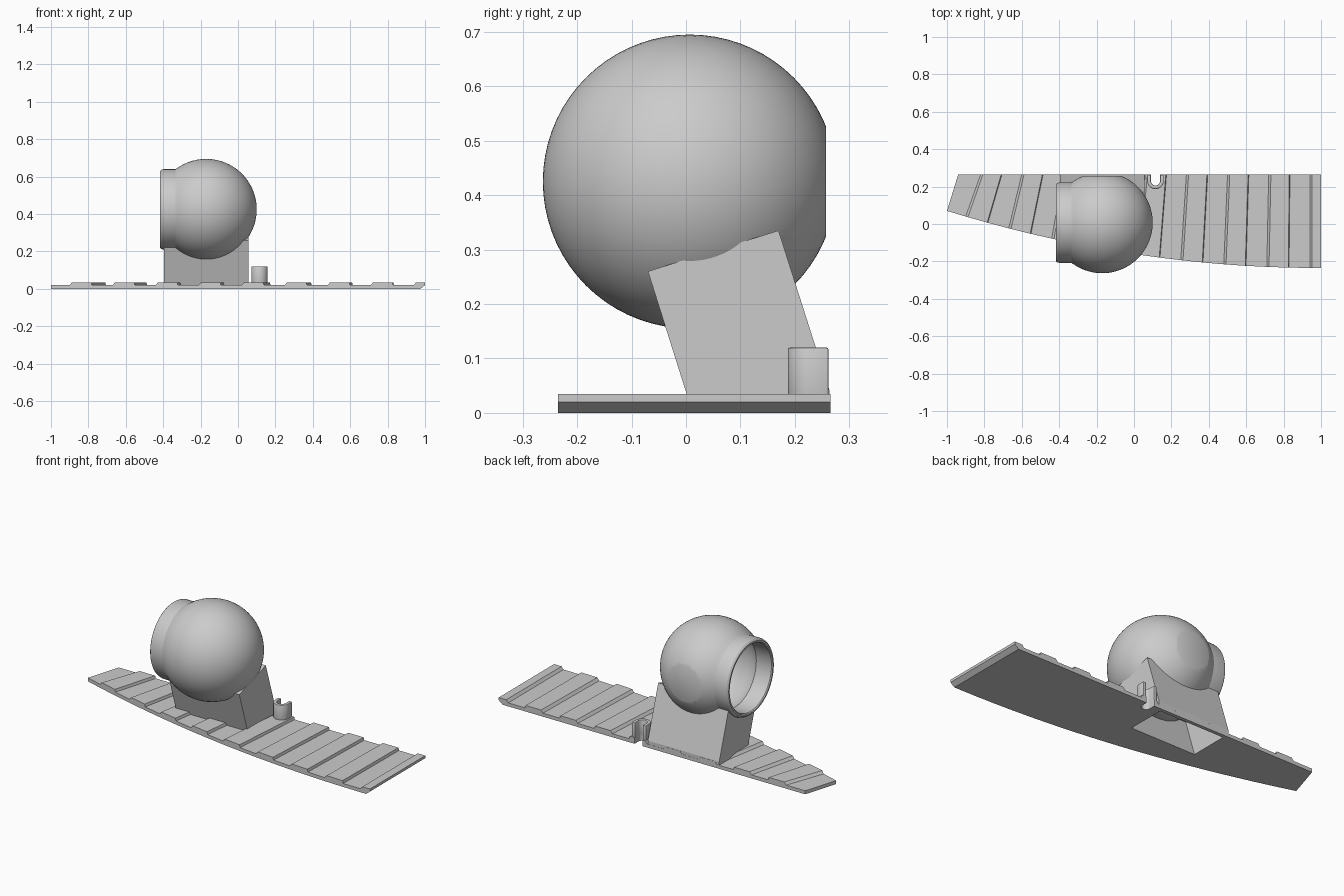
import bpy
import bmesh
from math import pi, sin, cos, acos, radians
from mathutils import Vector, Matrix

cube = bpy.data.objects.get("Cube")
if cube:
    bpy.data.objects.remove(cube)

grey = bpy.data.materials.new("plain grey")
grey.use_nodes = True
COLOUR = (0.6, 0.6, 0.6, 1)
grey.diffuse_color = COLOUR
grey.node_tree.nodes["Principled BSDF"].inputs["Base Color"].default_value = COLOUR


def finish(name, bm):
    bmesh.ops.recalc_face_normals(bm, faces=bm.faces)
    mesh = bpy.data.meshes.new(name)
    bm.to_mesh(mesh)
    bm.free()
    mesh.materials.append(grey)
    obj = bpy.data.objects.new(name, mesh)
    bpy.context.collection.objects.link(obj)
    return obj


def prism(name, points, direction):
    bm = bmesh.new()
    face = bm.faces.new([bm.verts.new(p) for p in points])
    new = bmesh.ops.extrude_face_region(bm, geom=[face])["geom"]
    moved = [v for v in new if isinstance(v, bmesh.types.BMVert)]
    bmesh.ops.translate(bm, verts=moved, vec=direction)
    return finish(name, bm)


def lathe(profile, steps=72):
    # turn (x, radius) points about the x axis
    bm = bmesh.new()
    verts = [bm.verts.new((x, 0, r)) for x, r in profile]
    edges = [bm.edges.new(pair) for pair in zip(verts, verts[1:])]
    bmesh.ops.spin(bm, geom=verts + edges, cent=(0, 0, 0), axis=(1, 0, 0),
                   angle=2 * pi, steps=steps, use_merge=True)
    bmesh.ops.remove_doubles(bm, verts=bm.verts, dist=0.0001)
    bmesh.ops.recalc_face_normals(bm, faces=bm.faces)
    return bm


def apply_modifier(obj, mod):
    bpy.ops.object.select_all(action='DESELECT')
    bpy.context.view_layer.objects.active = obj
    obj.select_set(True)
    bpy.ops.object.modifier_apply(modifier=mod.name)


def cut(obj, cutter):
    mod = obj.modifiers.new("cut", 'BOOLEAN')
    mod.operation, mod.solver, mod.object = 'DIFFERENCE', 'EXACT', cutter
    apply_modifier(obj, mod)


def smooth(obj, degrees=30):
    bpy.ops.object.select_all(action='DESELECT')
    bpy.context.view_layer.objects.active = obj
    obj.select_set(True)
    bpy.ops.object.shade_smooth_by_angle(angle=radians(degrees))


def arc(radius, stop_x, steps=32):
    # from the +x pole round to the given x
    end = acos(stop_x / radius)
    return [(radius * cos(end * i / steps), radius * sin(end * i / steps))
            for i in range(steps + 1)]


# Stepped base plate, lofted through slanted stations
BACK, LOW, HIGH = 0.265, 0.02, 0.035


def front_edge(x):
    return -0.16 - 0.1525 * x + 0.0775 * x * x


stations = [(-1, -0.94, 0, LOW)]
for k in range(17):
    xf, xb = -0.9 + 0.115 * k, -0.82 + 0.11 * k
    before, after = (LOW, HIGH) if k % 2 == 0 else (HIGH, LOW)
    slope = 0.012 if k % 2 == 0 else 0.004
    stations += [(xf, xb, 0, before), (xf + slope, xb + slope, 0, after)]
stations += [(0.975, 0.975, 0, HIGH), (1, 1, LOW, HIGH)]

bm = bmesh.new()
rings = []
for xf, xb, bottom, top in stations:
    yf = front_edge(xf)
    rings.append([bm.verts.new(p) for p in
                  ((xf, yf, bottom), (xb, BACK, bottom), (xb, BACK, top), (xf, yf, top))])
for a, b in zip(rings, rings[1:]):
    for i in range(4):
        j = (i + 1) % 4
        bm.faces.new((a[i], a[j], b[j], b[i]))
bm.faces.new(rings[0])
bm.faces.new(rings[-1])
plate = finish("base_plate", bm)

# Hollow ball with an open collar and a flat at the back
CENTRE = Vector((-0.17, 0.007, 0.425))
rim = [(-0.228, 0.215), (-0.24, 0.212), (-0.248, 0.204), (-0.248, 0.195), (-0.243, 0.19)]
shell = arc(0.27, -0.155) + [(-0.165, 0.215)] + rim + arc(0.24, -0.147)[::-1]
bm = lathe(shell)
cutting = bmesh.ops.bisect_plane(bm, geom=bm.verts[:] + bm.edges[:] + bm.faces[:],
                                 plane_co=(0, 0.25, 0), plane_no=(0, 1, 0), clear_outer=True)
rim_edges = [e for e in cutting["geom_cut"] if isinstance(e, bmesh.types.BMEdge)]
bmesh.ops.holes_fill(bm, edges=rim_edges)
bm.transform(Matrix.Translation(CENTRE))
ball = finish("ball_housing", bm)
smooth(ball)

# Leaning hollow pedestal
profile = [(0.009, 0.01), (0.264, 0.01), (0.264, 0.04), (0.17, 0.335), (-0.07, 0.26)]
pedestal = prism("pedestal", [(-0.395, y, z) for y, z in profile], (0.452, 0, 0))
inner = [(0.033, -0.03), (0.245, -0.03), (0.245, 0.03), (0.155, 0.31), (-0.055, 0.25)]
cavity = prism("pedestal_cavity", [(-0.375, y, z) for y, z in inner], (0.41, 0, 0))
bm = lathe(arc(0.25, -0.155) + [(-0.165, 0.198), (-0.28, 0.198), (-0.28, 0)])
bm.transform(Matrix.Translation(CENTRE))
ball_space = finish("ball_space", bm)
cut(pedestal, cavity)
cut(pedestal, ball_space)
cut(plate, cavity)

# Cable clip: an upright U open to the back, with a slot through the plate
CX, CY = 0.115, 0.231


def u_curve(radius, end_y):
    bend = [(CX + radius * cos(a), CY + radius * sin(a))
            for a in (pi + pi * i / 20 for i in range(21))]
    return [(CX - radius, end_y)] + bend + [(CX + radius, end_y)]


outline = u_curve(0.044, 0.262) + u_curve(0.025, 0.262)[::-1]
clip = prism("cable_clip", [(x, y, 0.005) for x, y in outline], (0, 0, 0.115))
bevel = clip.modifiers.new("soft_edges", 'BEVEL')
bevel.width, bevel.segments, bevel.limit_method = 0.004, 2, 'ANGLE'
apply_modifier(clip, bevel)
smooth(clip)
slot = prism("clip_slot", [(x, y, -0.05) for x, y in u_curve(0.025, 0.3)], (0, 0, 0.25))
cut(plate, slot)

# The cutters have done their work
for helper in (cavity, ball_space, slot):
    bpy.data.objects.remove(helper)
